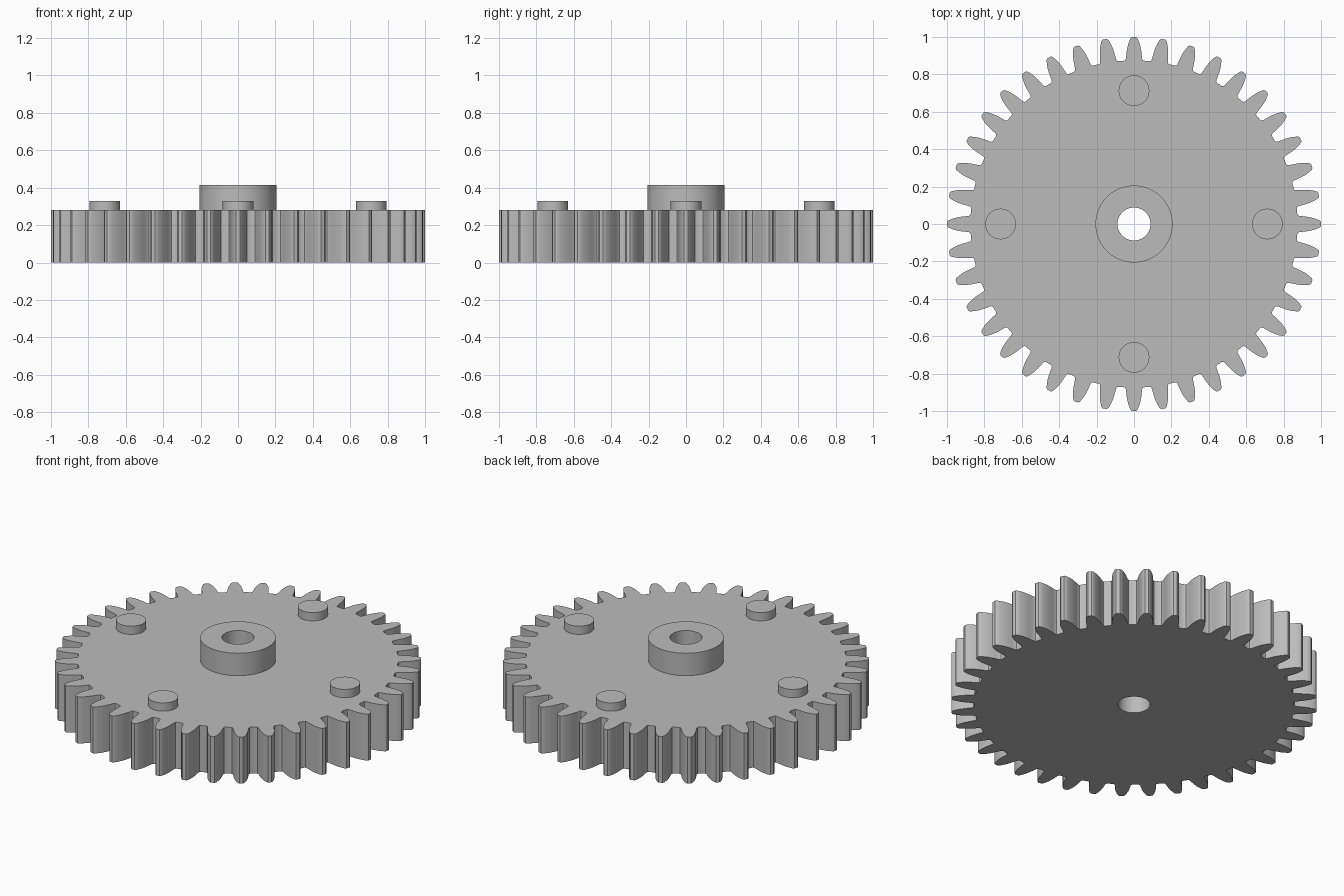
import bpy
import bmesh
from math import sin, cos, pi

cube = bpy.data.objects.get("Cube")
if cube:
    bpy.data.objects.remove(cube, do_unlink=True)

grey = bpy.data.materials.new("plain grey")
grey.use_nodes = True
colour = (0.5, 0.5, 0.5, 1)
grey.diffuse_color = colour
grey.node_tree.nodes["Principled BSDF"].inputs["Base Color"].default_value = colour

TEETH = 40
BORE = 0.088
FACE_Z = 0.28


def circle(radius, count=64, cx=0, cy=0):
    return [(cx + radius * cos(2 * pi * i / count),
             cy + radius * sin(2 * pi * i / count)) for i in range(count)]


def gear_outline():
    # Half tooth from root to tip: (distance from axis, half width)
    flank = [(0.873, 0.053), (0.876, 0.047), (0.885, 0.043), (0.905, 0.041),
             (0.93, 0.038), (0.955, 0.033), (0.978, 0.025), (0.994, 0.018),
             (1.0, 0.010)]
    tooth = [(r, -w) for r, w in flank] + [(r, w) for r, w in reversed(flank)]
    points = []
    for i in range(TEETH):
        a = 2 * pi * i / TEETH
        points += [(r * cos(a) - w * sin(a), r * sin(a) + w * cos(a))
                   for r, w in tooth]
    return points


def plate(name, loops, z0, z1):
    """Upright solid from an outer loop and optional hole loops."""
    bm = bmesh.new()
    rings = {}
    for z in (z0, z1):
        edges = []
        rings[z] = []
        for loop in loops:
            ring = [bm.verts.new((x, y, z)) for x, y in loop]
            rings[z].append(ring)
            edges += [bm.edges.new((ring[i - 1], ring[i])) for i in range(len(ring))]
        if len(loops) == 1:
            bm.faces.new(rings[z][0])
        else:
            bmesh.ops.triangle_fill(bm, edges=edges, use_beauty=True,
                                    use_dissolve=False, normal=(0, 0, 1))
    for low, high in zip(rings[z0], rings[z1]):
        for i in range(len(low)):
            bm.faces.new((low[i - 1], low[i], high[i], high[i - 1]))
    bmesh.ops.recalc_face_normals(bm, faces=bm.faces)
    mesh = bpy.data.meshes.new(name)
    bm.to_mesh(mesh)
    bm.free()
    mesh.materials.append(grey)
    obj = bpy.data.objects.new(name, mesh)
    bpy.context.collection.objects.link(obj)
    return obj


# Toothed wheel and raised centre hub, both bored through
parts = [
    plate("gear_wheel", [gear_outline(), circle(BORE)], 0, FACE_Z),
    plate("hub", [circle(0.206), circle(BORE)], FACE_Z - 0.01, 0.415),
]

# Four round pegs on the upper face
for i, side in enumerate(("left", "back", "right", "front")):
    a = i * pi / 2
    peg = circle(0.082, 48, 0.713 * cos(a), 0.713 * sin(a))
    parts.append(plate(side + "_peg", [peg], FACE_Z - 0.01, 0.33))

bpy.ops.object.select_all(action="DESELECT")
for obj in parts:
    obj.select_set(True)
bpy.context.view_layer.objects.active = parts[0]
bpy.ops.object.shade_smooth_by_angle()
